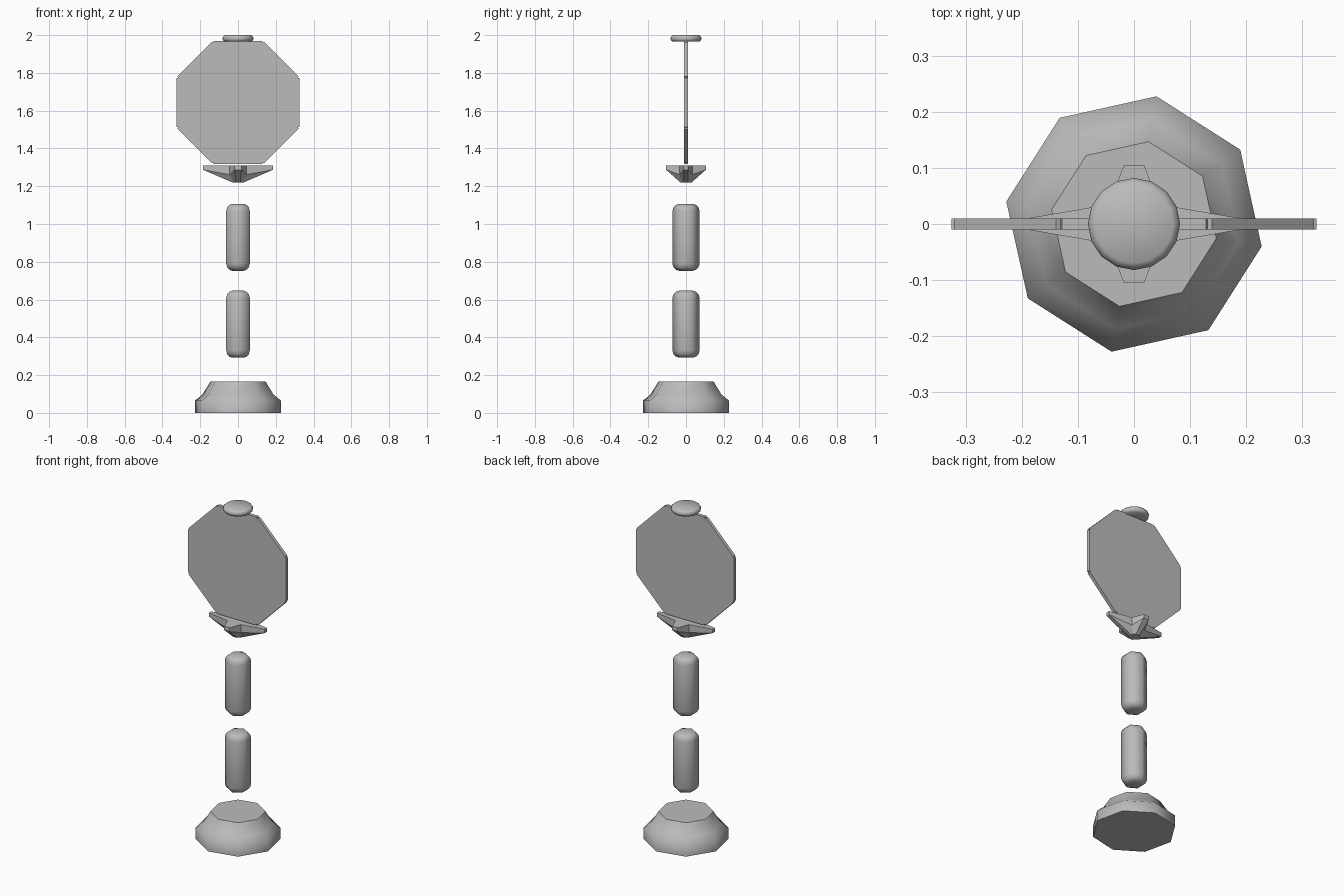
import bpy, bmesh, math
from math import cos, sin, radians

cube = bpy.data.objects.get("Cube")
if cube:
    bpy.data.objects.remove(cube, do_unlink=True)

GREY = (0.5, 0.5, 0.5, 1)
mat = bpy.data.materials.new("plain grey")
mat.use_nodes = True
mat.diffuse_color = GREY
mat.node_tree.nodes["Principled BSDF"].inputs["Base Color"].default_value = GREY


def finish(name, bm, smooth=None):
    bmesh.ops.recalc_face_normals(bm, faces=bm.faces)
    mesh = bpy.data.meshes.new(name)
    bm.to_mesh(mesh)
    bm.free()
    mesh.materials.append(mat)
    obj = bpy.data.objects.new(name, mesh)
    bpy.context.collection.objects.link(obj)
    if smooth:
        bpy.ops.object.select_all(action='DESELECT')
        obj.select_set(True)
        bpy.context.view_layer.objects.active = obj
        bpy.ops.object.shade_smooth_by_angle(angle=radians(smooth))
    return obj


def loft(bm, rings):
    """Skin stacked rings of points and cap both ends."""
    loops = [[bm.verts.new(p) for p in ring] for ring in rings]
    n = len(loops[0])
    for a, b in zip(loops, loops[1:]):
        for i in range(n):
            j = (i + 1) % n
            bm.faces.new((a[i], a[j], b[j], b[i]))
    bm.faces.new(loops[0])
    bm.faces.new(loops[-1])


def turned(name, profile, sides, start, smooth):
    """Turn (radius, height) pairs around the z axis."""
    bm = bmesh.new()
    angles = [radians(start) + math.tau * i / sides for i in range(sides)]
    loft(bm, [[(r * cos(a), r * sin(a), z) for a in angles] for r, z in profile])
    return finish(name, bm, smooth)


# Eight-sided foot
turned("base", [(.231, 0), (.231, .065), (.19, .098), (.149, .165)], 8, 35, 50)

# Two floating handle grips with rounded ends
END = [(.035, 0), (.053, .006), (.066, .018), (.072, .038)]
LENGTH = .355
for name, z0 in (("lower_grip", .292), ("upper_grip", .752)):
    profile = [(r, z0 + h) for r, h in END]
    profile += [(r, z0 + LENGTH - h) for r, h in reversed(END)]
    turned(name, profile, 6, 30, 62)

# Top button
turned("top_button", [(.07, 1.965), (.08, 1.973), (.082, 1.983), (.079, 1.993), (.07, 2)],
       16, 0, 40)

# Four-armed cradle: each layer gives tip reach, tip half width and valley point
def star(reach_x, half_x, reach_y, half_y, valley_x, valley_y, z_tip, z_valley):
    quarter = [(reach_x, half_x, z_tip), (valley_x, valley_y, z_valley),
               (half_y, reach_y, z_tip)]
    ring = []
    for sx, sy, step in ((1, 1, 1), (-1, 1, -1), (-1, -1, 1), (1, -1, -1)):
        ring += [(x * sx, y * sy, z) for x, y, z in quarter[::step]]
    return ring


bm = bmesh.new()
loft(bm, [star(.03, .01, .03, .012, .022, .02, 1.22, 1.22),
          star(.185, .011, .105, .018, .045, .035, 1.287, 1.262),
          star(.185, .011, .105, .018, .045, .035, 1.31, 1.31)])
finish("cradle", bm)

# Upright octagonal panel with a raised strip on each edge
CENTRE, APOTHEM, HALF_THICK, STRIP = 1.643, .317, .01, .008
bm = bmesh.new()
radius = APOTHEM / cos(math.pi / 8)
corners = [math.tau * (i + .5) / 8 for i in range(8)]
loft(bm, [[(radius * cos(a), y, CENTRE + radius * sin(a)) for a in corners]
          for y in (-HALF_THICK, HALF_THICK)])
bmesh.ops.recalc_face_normals(bm, faces=bm.faces)
rims = [f for f in bm.faces if abs(f.normal.y) < .5]
for face in rims:
    normal = face.normal.copy()
    middle = face.calc_center_median()
    strip = bmesh.ops.extrude_discrete_faces(bm, faces=[face])["faces"][0]
    for v in strip.verts:
        offset = v.co - middle
        y = v.co.y
        v.co = middle + offset * .98 + normal * STRIP
        v.co.y = y
finish("panel", bm)
